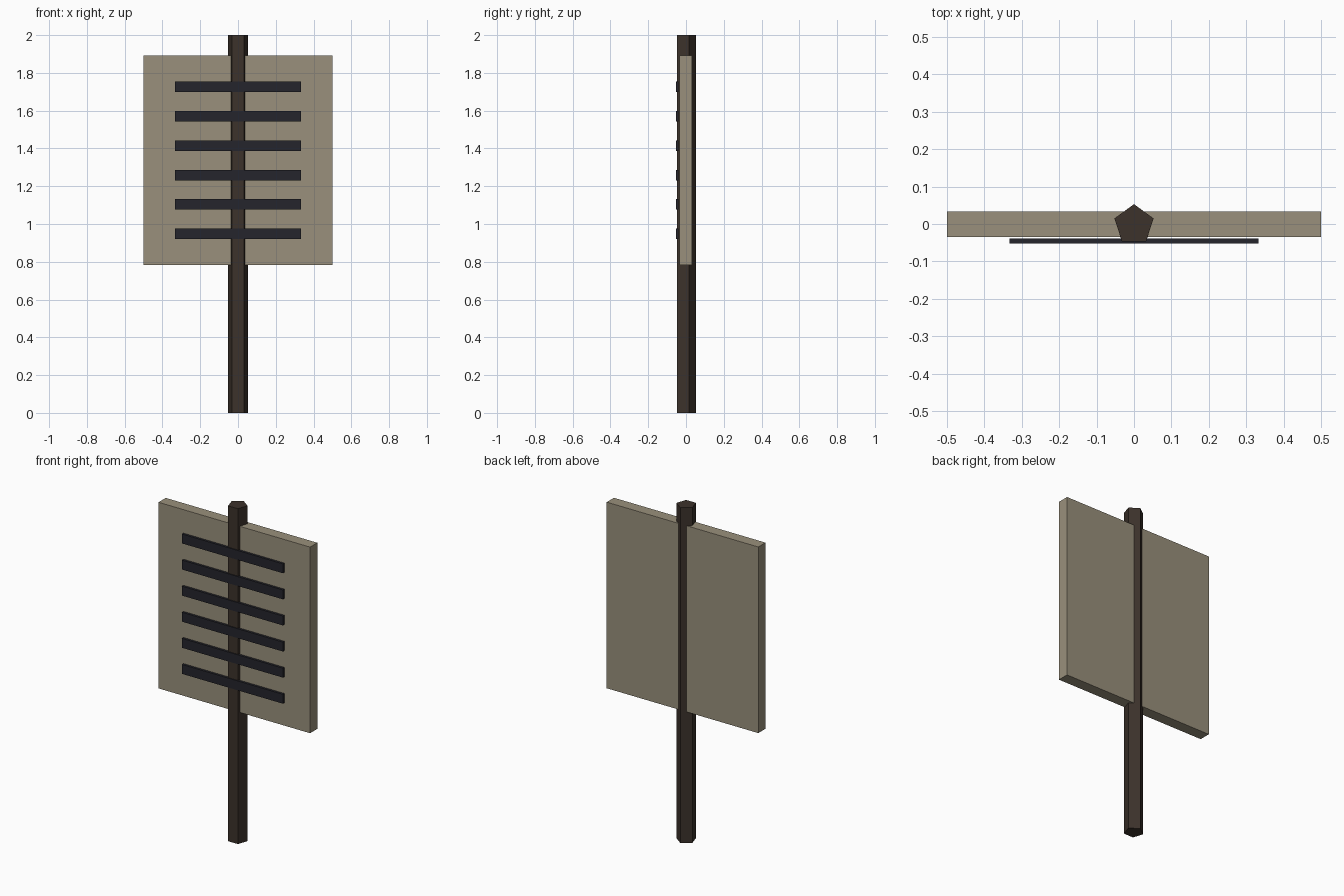
import bpy

if "Cube" in bpy.data.objects:
    bpy.data.objects.remove(bpy.data.objects["Cube"])


def material(name, rgb):
    m = bpy.data.materials.new(name)
    m.diffuse_color = (*rgb, 1)
    m.use_nodes = True
    m.node_tree.nodes["Principled BSDF"].inputs["Base Color"].default_value = m.diffuse_color
    return m


def box(name, size, loc, mat):
    bpy.ops.mesh.primitive_cube_add(size=1, location=loc)
    ob = bpy.context.object
    ob.name = name
    ob.scale = size
    bpy.ops.object.transform_apply(location=False, rotation=False, scale=True)
    ob.data.materials.append(mat)
    return ob


wood = material("dark_wood", (0.045, 0.032, 0.024))
panel = material("panel_paint", (0.32, 0.28, 0.2))
ink = material("dark_strip", (0.018, 0.018, 0.025))

# Five-sided post with one corner pointing to the back
bpy.ops.mesh.primitive_cylinder_add(vertices=5, radius=0.055, depth=2, location=(0, -0.002, 1))
post = bpy.context.object
post.name = "post"
post.data.materials.append(wood)

# Sign board threaded on the post
box("board", (1.0, 0.068, 1.11), (0, -0.001, 1.337), panel)

# Six horizontal strips across the front
for i in range(6):
    box(f"strip_{i + 1}", (0.666, 0.014, 0.056), (0, -0.0455, 0.948 + i * 0.1556), ink)
